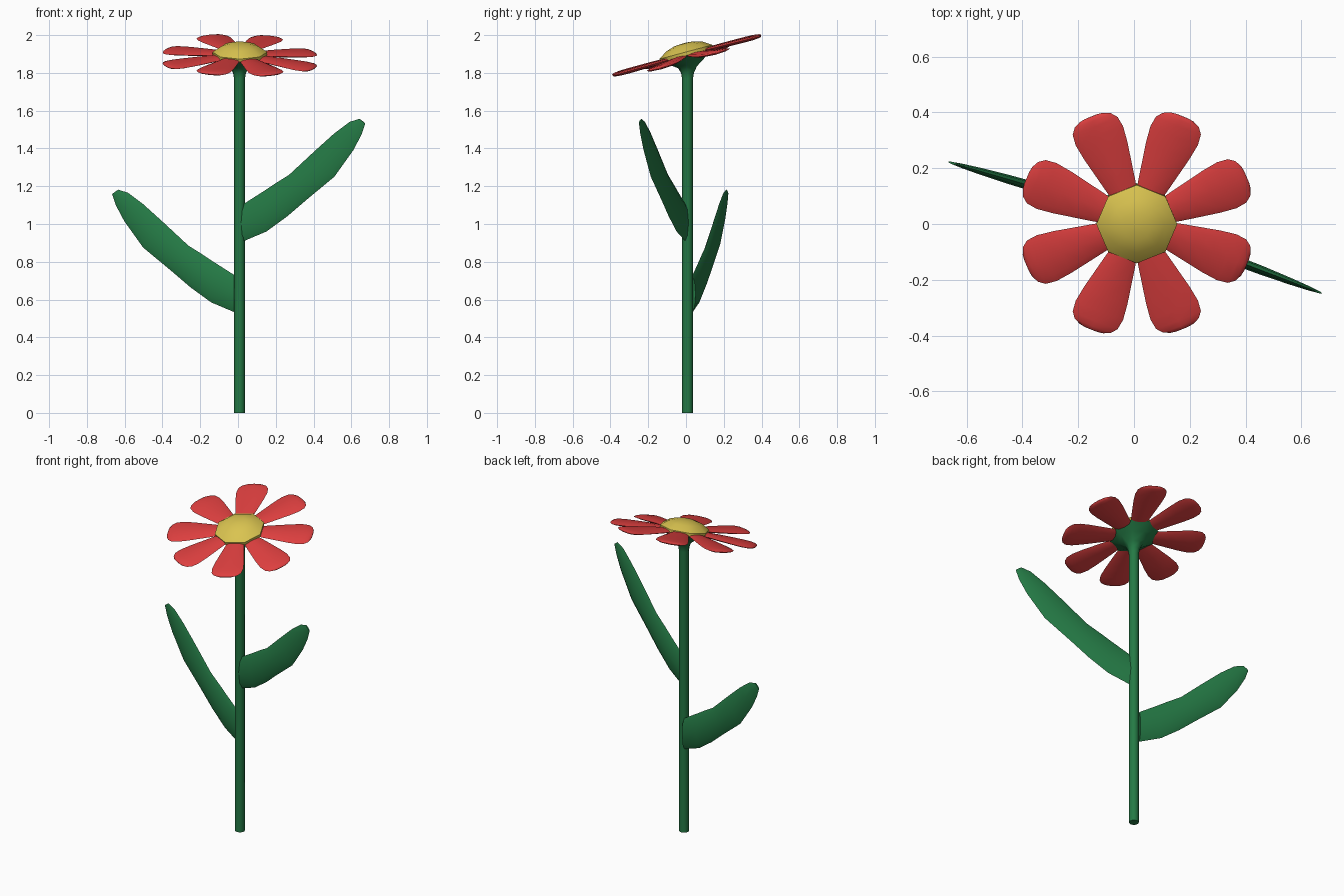
import bpy, bmesh, math
from mathutils import Matrix, Vector

if "Cube" in bpy.data.objects:
    bpy.data.objects.remove(bpy.data.objects["Cube"])


def material(name, rgb):
    m = bpy.data.materials.new(name)
    m.diffuse_color = (*rgb, 1)
    m.use_nodes = True
    m.node_tree.nodes["Principled BSDF"].inputs["Base Color"].default_value = m.diffuse_color
    return m


GREEN = material("leaf green", (0.018, 0.195, 0.06))
RED = material("petal red", (0.73, 0.05, 0.05))
YELLOW = material("pollen yellow", (0.70, 0.55, 0.08))


def loft(name, rings, mat, angle=50):
    """Skin a list of equally sized point rings and cap both ends."""
    bm = bmesh.new()
    loops = [[bm.verts.new(p) for p in ring] for ring in rings]
    n = len(loops[0])
    for a, b in zip(loops, loops[1:]):
        for i in range(n):
            j = (i + 1) % n
            bm.faces.new((a[i], a[j], b[j], b[i]))
    bm.faces.new(loops[0][::-1])
    bm.faces.new(loops[-1])
    bmesh.ops.recalc_face_normals(bm, faces=bm.faces)
    me = bpy.data.meshes.new(name)
    bm.to_mesh(me)
    bm.free()
    me.materials.append(mat)
    ob = bpy.data.objects.new(name, me)
    bpy.context.collection.objects.link(ob)
    bpy.ops.object.select_all(action='DESELECT')
    ob.select_set(True)
    bpy.context.view_layer.objects.active = ob
    bpy.ops.object.shade_smooth_by_angle(angle=math.radians(angle))
    return ob


def oval(center, side, thick, n=8):
    """Elliptical ring spanned by two half-axis vectors."""
    return [center + side * math.cos(2 * math.pi * i / n)
            + thick * math.sin(2 * math.pi * i / n) for i in range(n)]


# stem flaring into a tilted cup under the flower
TILT = math.radians(15)
rings = []
for z, r, t in ((0, .029, 0), (1.77, .029, 0), (1.80, .034, .1), (1.83, .05, .4),
                (1.86, .092, .8), (1.892, .143, 1)):
    side = Vector((r, 0, 0))
    deep = Vector((0, r * math.cos(TILT * t), r * math.sin(TILT * t)))
    rings.append(oval(Vector((.008, .008, z)), side, deep))
loft("stem", rings, GREEN)

# flower head frame
HEAD = Matrix.Translation((.01, .003, 1.897)) @ Matrix.Rotation(TILT, 4, 'X')

# domed octagonal centre
dome = [oval(Vector((0, 0, z)), Vector((r, 0, 0)), Vector((0, r, 0)))
        for r, z in ((.143, -.005), (.145, .014), (.10, .044), (.05, .059), (.008, .062))]
loft("flower_centre", dome, YELLOW).matrix_world = HEAD

# eight petals: distance from centre, half width, half thickness
PETAL = ((.08, .04, .008), (.15, .056, .011), (.22, .070, .012), (.29, .084, .012),
         (.35, .092, .012), (.39, .087, .011), (.412, .070, .009), (.424, .045, .005),
         (.427, .025, .002))
for k in range(8):
    a = math.radians(22.5 + 45 * k)
    droop = math.radians(4 * math.cos(a) ** 2 + math.cos(a))
    rings = [oval(Vector((r, 0, 0)), Vector((0, w, 0)), Vector((0, 0, t)))
             for r, w, t in PETAL]
    petal = loft(f"petal_{k + 1}", rings, RED, 60)
    petal.matrix_world = HEAD @ Matrix.Rotation(a, 4, 'Z') @ Matrix.Rotation(droop, 4, 'Y')

# two leaves: lower edge (u, z), upper edge (u, z), half thickness
LEAF = ((.00, .00, .00, .195, .018), (.13, .055, .11, .265, .019), (.24, .135, .17, .305, .019),
        (.345, .225, .25, .355, .018), (.49, .345, .39, .485, .016), (.59, .485, .49, .575, .012),
        (.635, .57, .57, .635, .008), (.654, .628, .622, .652, .004))
for name, origin, slope, sign in (("upper_leaf", (.02, 0, .905), -.38, 1),
                                  ("lower_leaf", (-.012, .033, .53), .29, -1)):
    normal = Vector((slope * sign, -1, 0)).normalized()
    rings = []
    for u0, z0, u1, z1, t in LEAF:
        lo = Vector((sign * u0, slope * u0, z0))
        hi = Vector((sign * u1, slope * u1, z1))
        rings.append(oval((lo + hi) / 2, (hi - lo) / 2, normal * t))
    loft(name, rings, GREEN, 60).location = origin
